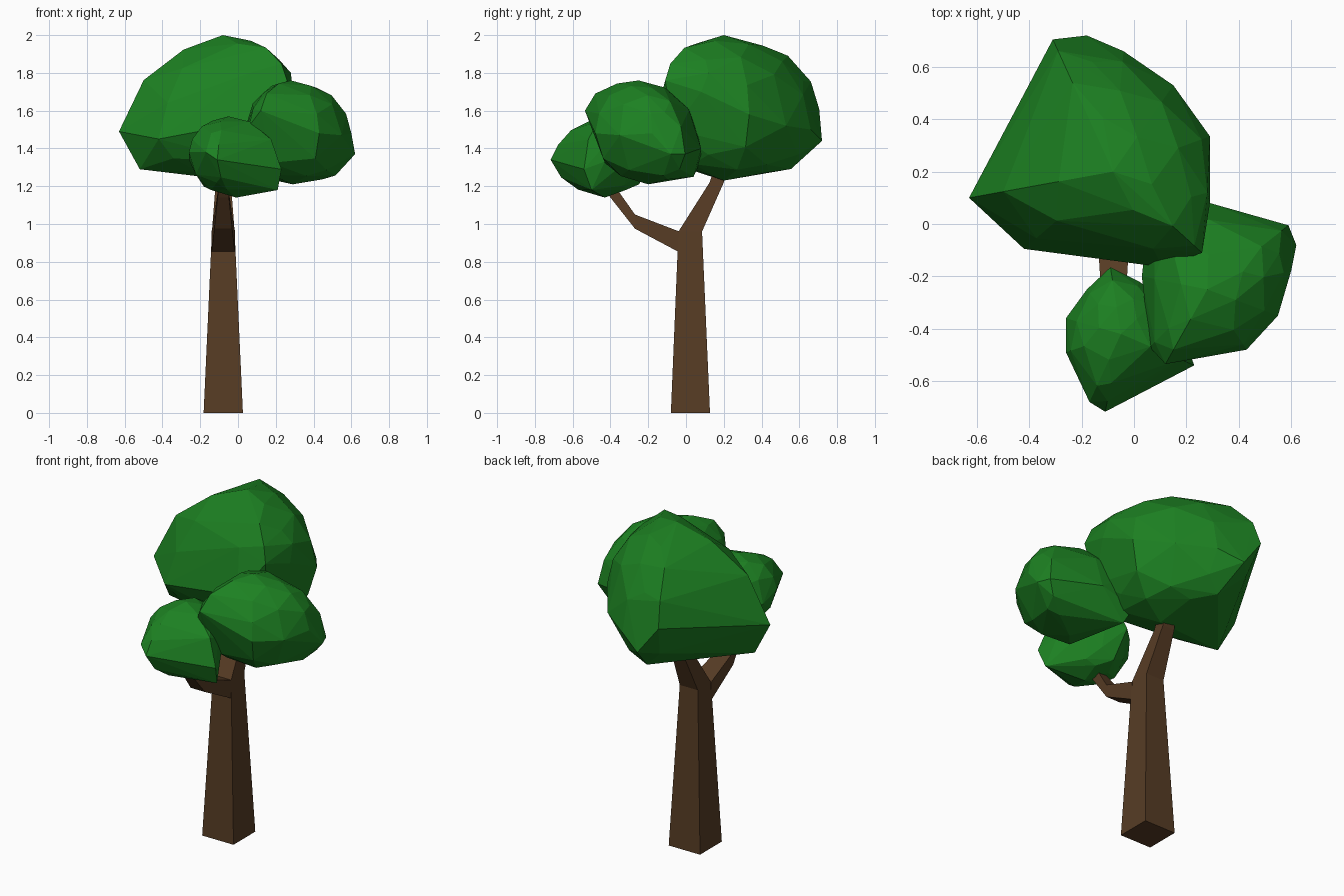
import bpy, bmesh
from math import sin, cos, radians
from mathutils import Vector

if "Cube" in bpy.data.objects:
    bpy.data.objects.remove(bpy.data.objects["Cube"])


def material(name, colour):
    m = bpy.data.materials.new(name)
    m.diffuse_color = (*colour, 1)
    m.use_nodes = True
    m.node_tree.nodes["Principled BSDF"].inputs["Base Color"].default_value = m.diffuse_color
    return m


LEAF = material("leaf_green", (0.012, 0.22, 0.016))
BARK = material("bark_brown", (0.095, 0.045, 0.018))


def finish(bm, name, mat):
    bmesh.ops.recalc_face_normals(bm, faces=bm.faces)
    me = bpy.data.meshes.new(name)
    bm.to_mesh(me)
    bm.free()
    me.materials.append(mat)
    ob = bpy.data.objects.new(name, me)
    bpy.context.collection.objects.link(ob)
    return ob


def limb(name, sections, cx=-0.078):
    """Four-sided limb: each section is (y, z) of front and back edge, half width in x."""
    bm = bmesh.new()
    rings = []
    for (y0, z0), (y1, z1), w in sections:
        rings.append([bm.verts.new(p) for p in (
            (cx - w, y0, z0), (cx + w, y0, z0), (cx + w, y1, z1), (cx - w, y1, z1))])
    for a, b in zip(rings, rings[1:]):
        for i in range(4):
            j = (i + 1) % 4
            bm.faces.new((a[i], a[j], b[j], b[i]))
    bm.faces.new(rings[0])
    bm.faces.new(rings[-1])
    return finish(bm, name, BARK)


def foliage(name, top, bottom, rim, extra=(), thin=()):
    """Faceted clump: rim points domed up to the top and down to the bottom.
    Rim indices listed in thin get a slightly flatter dome."""
    top, bottom = Vector(top), Vector(bottom)
    pts = [top, bottom] + [Vector(p) for p in extra]
    for k, p in enumerate(rim):
        e = Vector(p)
        pts.append(e)
        full = 0.93 if k in thin else 0.985
        upper = (22, 47) if k % 2 else (35, 66)
        for pole, angles in ((top, upper), (bottom, (30, 58) if k % 2 else (46,))):
            c = Vector((pole.x, pole.y, e.z))
            for a in angles:
                t = radians(a)
                pts.append(c + ((e - c) * cos(t) + (pole - c) * sin(t)) * full)
    bm = bmesh.new()
    for p in pts:
        bm.verts.new(p)
    res = bmesh.ops.convex_hull(bm, input=bm.verts)
    inner = {v for v in res["geom_interior"] + res["geom_unused"]
             if isinstance(v, bmesh.types.BMVert)}
    bmesh.ops.delete(bm, geom=list(inner), context='VERTS')
    return finish(bm, name, LEAF)


# trunk bending back into the large crown
limb("trunk", [
    ((-0.08, 0), (0.127, 0), 0.104),
    ((-0.04, 0.96), (0.085, 0.96), 0.06),
    ((0.125, 1.22), (0.20, 1.22), 0.04),
    ((0.17, 1.36), (0.23, 1.36), 0.03)])

# side branch reaching forward
limb("front_branch", [
    ((-0.035, 0.85), (-0.035, 0.96), 0.062),
    ((-0.27, 0.975), (-0.27, 1.05), 0.047),
    ((-0.40, 1.14), (-0.355, 1.17), 0.03),
    ((-0.44, 1.20), (-0.40, 1.22), 0.025)])

# large back crown
foliage("large_crown", (-0.08, 0.20, 2.0), (-0.02, 0.20, 1.23), [
    (-0.63, 0.10, 1.49), (-0.31, 0.705, 1.61), (-0.18, 0.72, 1.44),
    (-0.04, 0.66, 1.50), (0.15, 0.53, 1.52), (0.29, 0.335, 1.58),
    (0.29, 0.08, 1.70), (0.26, -0.11, 1.76), (0.11, -0.165, 1.55),
    (-0.42, -0.095, 1.45)],
    [(-0.52, 0.09, 1.29), (0.28, 0.12, 1.80)], thin=(0, 9))

# medium right crown
foliage("right_crown", (0.28, -0.25, 1.76), (0.29, -0.20, 1.21), [
    (0.62, -0.08, 1.37), (0.60, -0.18, 1.48), (0.55, -0.35, 1.47),
    (0.43, -0.48, 1.48), (0.12, -0.535, 1.60), (0.06, -0.47, 1.52),
    (0.03, -0.20, 1.48), (0.06, 0.07, 1.43), (0.29, 0.08, 1.40),
    (0.59, -0.005, 1.37)],
    [(0.07, 0.08, 1.34), (0.11, 0.04, 1.25)])

# small front crown
foliage("front_crown", (-0.05, -0.42, 1.57), (-0.01, -0.43, 1.14), [
    (-0.26, -0.36, 1.34), (-0.26, -0.49, 1.38), (-0.17, -0.68, 1.38),
    (-0.11, -0.717, 1.34), (0.23, -0.54, 1.29), (0.19, -0.43, 1.33),
    (0.10, -0.28, 1.36), (0.02, -0.22, 1.38), (-0.09, -0.165, 1.38),
    (-0.18, -0.25, 1.38)],
    [(0.21, -0.50, 1.18)], thin=(2, 3))
